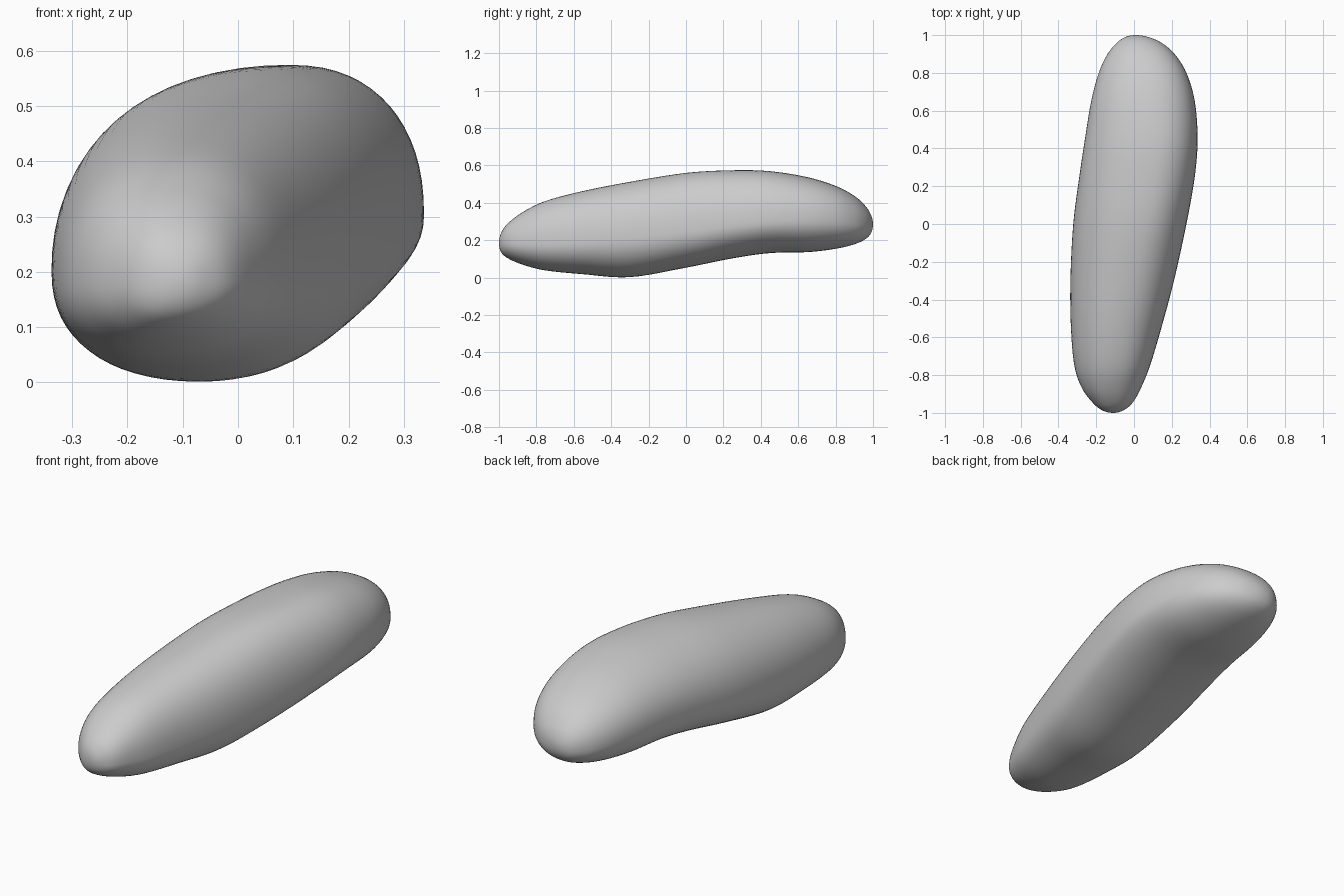
import bpy, bmesh, math

if "Cube" in bpy.data.objects:
    bpy.data.objects.remove(bpy.data.objects["Cube"])

# Sections along the stone: y, left x, right x, bottom z, top z, x of top, x of bottom, z of sides
ROWS = [
    (-1.0, -.11, -.11, .185, .185, -.11, -.11, .185),
    (-.988, -.165, -.06, .135, .24, -.12, -.12, .183),
    (-.95, -.215, -.01, .102, .292, -.12, -.13, .182),
    (-.87, -.275, .036, .068, .352, -.12, -.13, .18),
    (-.75, -.316, .085, .038, .41, -.105, -.12, .18),
    (-.55, -.334, .145, .018, .463, -.08, -.10, .19),
    (-.30, -.337, .212, .002, .512, -.03, -.06, .21),
    (.00, -.322, .278, .053, .56, .04, -.01, .245),
    (.25, -.290, .322, .103, .574, .085, .01, .28),
    (.45, -.260, .337, .131, .569, .10, .02, .30),
    (.65, -.227, .322, .136, .537, .08, .03, .305),
    (.80, -.187, .278, .154, .490, .06, .03, .30),
    (.90, -.14, .215, .178, .437, .035, .03, .29),
    (.96, -.09, .145, .206, .382, .015, .02, .285),
    (.99, -.045, .075, .24, .333, .01, .015, .285),
    (1.0, .01, .01, .285, .285, .01, .01, .285),
]
SEG, STEPS = 64, 6
# Roundness of the quarters: upper right, upper left, lower left, lower right
POWERS = (2.3, 2.15, 2.25, 2.08)


def mirrored(row):
    # Continues the profile past a tip so the end closes round
    y, l, r, b, t, xt, xb, zs = row
    return (y, r, l, t, b, xt, xb, zs)


def spline(p, t):
    return [0.5 * (2 * b + (c - a) * t + (2 * a - 5 * b + 4 * c - d) * t * t
                   + (3 * b - a - 3 * c + d) * t ** 3) for a, b, c, d in zip(*p)]


def section(row):
    # Lopsided rounded outline built from four quarter superellipses
    y, l, r, b, t, xt, xb, zs = row
    pts = []
    for i in range(SEG):
        a = 2 * math.pi * i / SEG
        c, s = math.cos(a), math.sin(a)
        power = POWERS[i * 4 // SEG]
        u = math.copysign(abs(c) ** (2 / power), c)
        v = math.copysign(abs(s) ** (2 / power), s)
        # Blend the top and bottom centre lines
        xm = xt if s >= 0 else xb
        x = xm + u * ((r - xm) if c >= 0 else (xm - l))
        z = zs + v * ((t - zs) if s >= 0 else (zs - b))
        pts.append((x, y, z))
    return pts


# Loft the stone through the smoothed sections
ext = [mirrored(ROWS[1])] + ROWS + [mirrored(ROWS[-2])]
bm = bmesh.new()
rings = []
for k in range(len(ROWS) - 1):
    for j in range(STEPS):
        if k or j:
            rings.append([bm.verts.new(p) for p in section(spline(ext[k:k + 4], j / STEPS))])
for a, b in zip(rings, rings[1:]):
    for i in range(SEG):
        n = (i + 1) % SEG
        bm.faces.new((a[i], a[n], b[n], b[i]))
for ring, row in ((rings[0], ROWS[0]), (rings[-1], ROWS[-1])):
    tip = bm.verts.new((row[1], row[0], row[3]))
    for i in range(SEG):
        bm.faces.new((tip, ring[i], ring[(i + 1) % SEG]))

# Soften the seams between quarters
bmesh.ops.smooth_vert(bm, verts=bm.verts, factor=0.4,
                      use_axis_x=True, use_axis_y=False, use_axis_z=True)
bmesh.ops.recalc_face_normals(bm, faces=bm.faces)
for f in bm.faces:
    f.smooth = True
mesh = bpy.data.meshes.new("stone")
bm.to_mesh(mesh)
bm.free()
stone = bpy.data.objects.new("stone", mesh)
bpy.context.collection.objects.link(stone)
